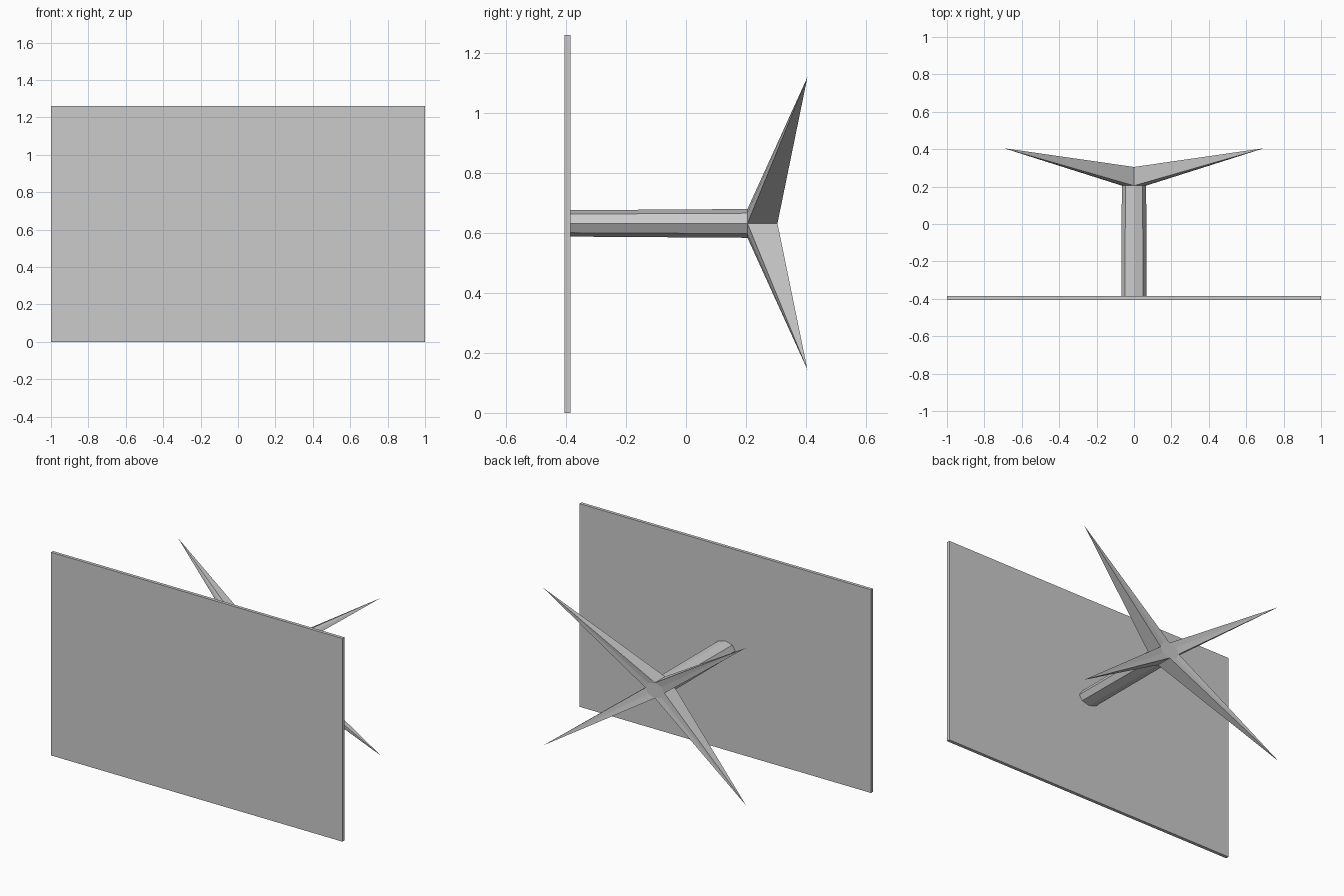
import bpy, bmesh
from math import cos, sin, pi

if "Cube" in bpy.data.objects:
    bpy.data.objects.remove(bpy.data.objects["Cube"])

CZ = 0.632  # height of the shaft axis


def add_object(name, bm):
    bmesh.ops.recalc_face_normals(bm, faces=bm.faces)
    mesh = bpy.data.meshes.new(name)
    bm.to_mesh(mesh)
    bm.free()
    obj = bpy.data.objects.new(name, mesh)
    bpy.context.collection.objects.link(obj)
    return obj


def ring(bm, y, rx, rz):
    return [bm.verts.new((rx * cos(i * pi / 4), y, CZ + rz * sin(i * pi / 4)))
            for i in range(8)]


# Flat rectangular panel
bm = bmesh.new()
bmesh.ops.create_cube(bm, size=1)
for v in bm.verts:
    v.co = (v.co.x * 2, v.co.y * 0.02 - 0.395, (v.co.z + 0.5) * 1.26)
add_object("panel", bm)

# Eight-sided shaft that opens into a four-spiked foot
bm = bmesh.new()
start = ring(bm, -0.386, 0.068, 0.044)
front = ring(bm, 0.205, 0.065, 0.048)
back = ring(bm, 0.305, 0.065, 0.048)
bm.faces.new(start)
bm.faces.new(back)
for i in range(8):
    j = (i + 1) % 8
    bm.faces.new((start[i], start[j], front[j], front[i]))
# Each spike spans two sides of the hub and tapers to a point
for k, (sx, sz) in enumerate([(1, 1), (-1, 1), (-1, -1), (1, -1)]):
    tip = bm.verts.new((sx * 0.695, 0.405, CZ + sz * 0.488))
    a, m, b = 2 * k, 2 * k + 1, (2 * k + 2) % 8
    outline = [front[a], front[m], front[b], back[b], back[m], back[a]]
    for i in range(6):
        bm.faces.new((outline[i], outline[(i + 1) % 6], tip))
add_object("shaft_with_spikes", bm)
